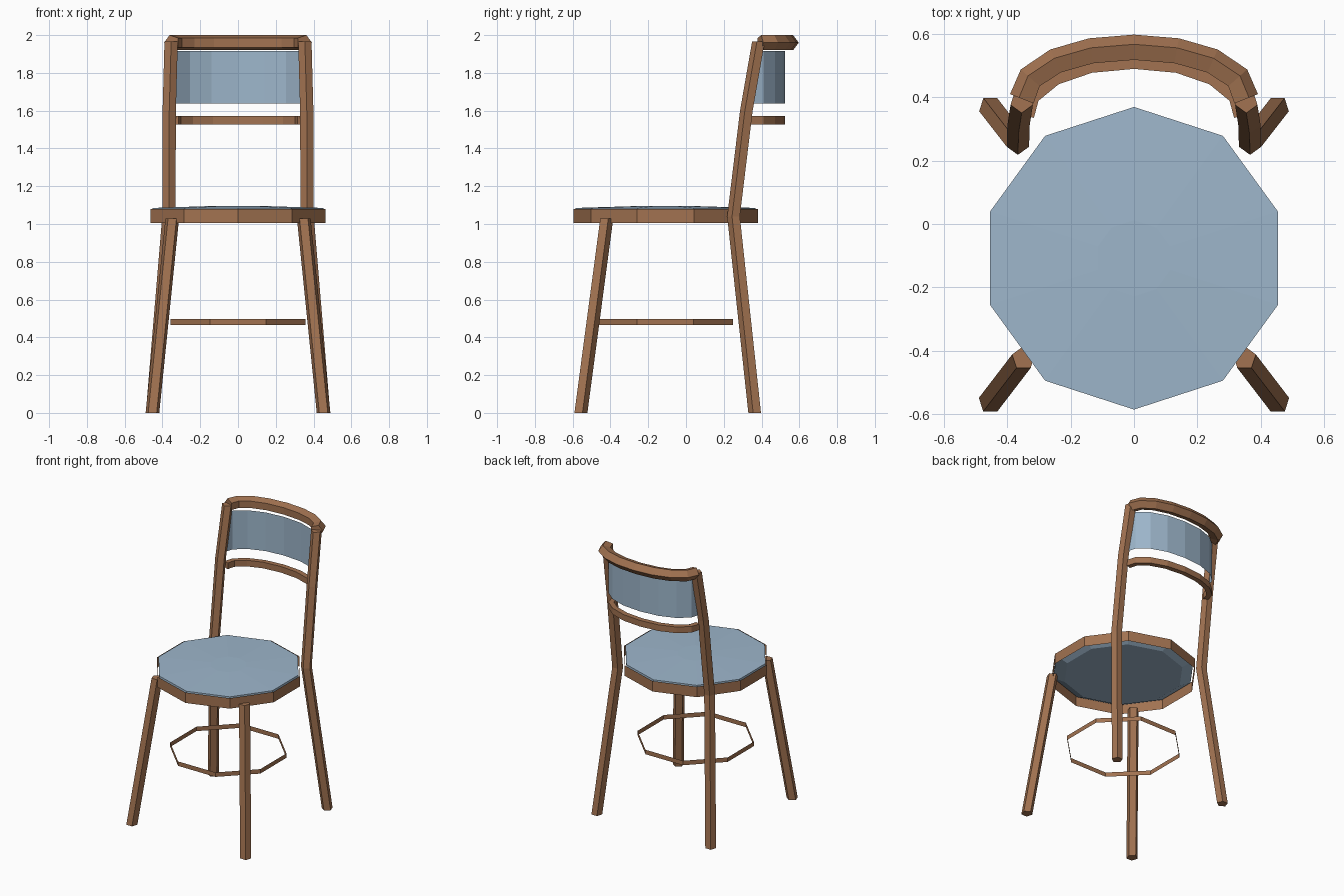
import bpy, bmesh, math
from mathutils import Vector

if "Cube" in bpy.data.objects:
    bpy.data.objects.remove(bpy.data.objects["Cube"])


def material(name, color):
    m = bpy.data.materials.new(name)
    m.diffuse_color = (*color, 1)
    m.use_nodes = True
    m.node_tree.nodes["Principled BSDF"].inputs["Base Color"].default_value = m.diffuse_color
    return m


WOOD = material("brown wood", (0.36, 0.17, 0.082))
FABRIC = material("blue fabric", (0.34, 0.47, 0.60))


def loft(name, mat, rings, closed=True, caps=True):
    """Skin a list of equal-length point rings."""
    bm = bmesh.new()
    vs = [[bm.verts.new(p) for p in r] for r in rings]
    n = len(rings[0])
    for a, b in zip(vs, vs[1:]):
        for i in range(n if closed else n - 1):
            j = (i + 1) % n
            bm.faces.new((a[i], a[j], b[j], b[i]))
    if caps:
        bm.faces.new(vs[0])
        bm.faces.new(vs[-1])
    bmesh.ops.recalc_face_normals(bm, faces=bm.faces)
    me = bpy.data.meshes.new(name)
    bm.to_mesh(me)
    bm.free()
    me.materials.append(mat)
    ob = bpy.data.objects.new(name, me)
    bpy.context.collection.objects.link(ob)
    return ob


def circle(r, z, n, cy, start, cx=0):
    return [(cx + r * math.cos(start + i * math.tau / n),
             cy + r * math.sin(start + i * math.tau / n), z) for i in range(n)]


def bow(name, mat, half, section, closed=True):
    """Sweep a section (outward offset, z) along a plan curve mirrored in x."""
    pts = [Vector((-x, y)) for x, y in half] + [Vector(p) for p in half[-2::-1]]
    rings = []
    for i, p in enumerate(pts):
        t = (pts[min(i + 1, len(pts) - 1)] - pts[max(i - 1, 0)]).normalized()
        rings.append([(p.x - t.y * o, p.y + t.x * o, z) for o, z in section])
    return loft(name, mat, rings, closed, closed)


# seat: open decagonal apron with a padded cushion set into it
UP = math.pi / 2
CY = -0.108
loft("seat_apron", WOOD, [circle(0.488, z, 10, CY, UP) for z in (1.005, 1.08)], caps=False)
loft("seat_cushion", FABRIC,
     [circle(r, z, 10, CY, UP) for r, z in
      ((0.40, 1.028), (0.477, 1.068), (0.477, 1.085), (0.12, 1.096))])

# foot ring: thin octagonal band
loft("foot_ring", WOOD, [circle(0.388, z, 8, -0.11, math.pi / 8) for z in (0.464, 0.496)],
     caps=False)

# legs: five-sided, the rear ones continue up as back posts
for side, s in (("left", -1), ("right", 1)):
    loft("front_leg_" + side, WOOD,
         [circle(0.038, 0, 5, -0.56, UP, s * 0.453),
          circle(0.038, 1.03, 5, -0.423, UP, s * 0.348)])
    loft("back_leg_" + side, WOOD,
         [circle(0.037, z, 5, y, -UP, s * x) for x, y, z in
          ((0.453, 0.367, 0), (0.366, 0.255, 1.04),
           (0.364, 0.323, 1.6), (0.354, 0.387, 1.966))])

# top rail: bowed five-sided bar with a corner pointing outward
bow("top_rail", WOOD,
    [(0.35, 0.393), (0.324, 0.458), (0.246, 0.51), (0.134, 0.542), (0, 0.553)],
    [(0.044 * math.cos(a), 1.96 + 0.042 * math.sin(a))
     for a in (i * math.tau / 5 for i in range(5))])

# back pad and slat follow the same bow, tucked under the rail
BACK = [(0.35, 0.345), (0.33, 0.41), (0.255, 0.472), (0.14, 0.512), (0, 0.525)]
bow("back_pad", FABRIC, BACK, [(0, 1.637), (0, 1.915)], closed=False)
bow("back_slat", WOOD, BACK, [(-0.036, 1.528), (-0.036, 1.572), (0, 1.572), (0, 1.528)])
